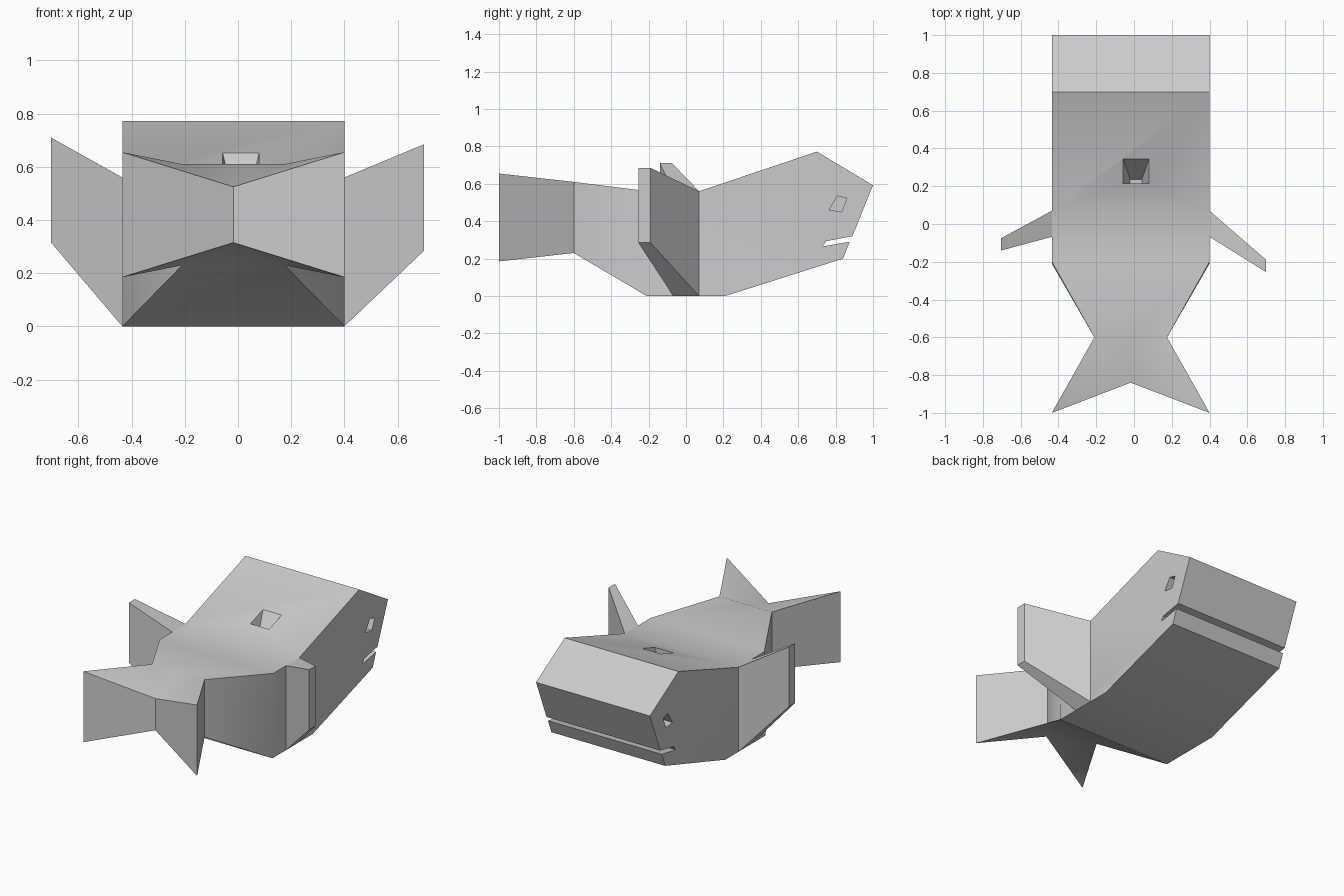
import bpy, bmesh

if "Cube" in bpy.data.objects:
    bpy.data.objects.remove(bpy.data.objects["Cube"])

XL, XR, XC = -0.435, 0.40, -0.0175   # body sides and middle


def finish(bm, name):
    bmesh.ops.remove_doubles(bm, verts=bm.verts, dist=1e-5)
    bmesh.ops.recalc_face_normals(bm, faces=bm.faces)
    me = bpy.data.meshes.new(name)
    bm.to_mesh(me)
    bm.free()
    ob = bpy.data.objects.new(name, me)
    bpy.context.collection.objects.link(ob)
    return ob


def prism(name, a, b):
    """Solid lofted between two matching point rings."""
    bm = bmesh.new()
    va = [bm.verts.new(p) for p in a]
    vb = [bm.verts.new(p) for p in b]
    bm.faces.new(va)
    bm.faces.new(vb[::-1])
    n = len(a)
    for i in range(n):
        j = (i + 1) % n
        bm.faces.new((va[i], va[j], vb[j], vb[i]))
    return finish(bm, name)


# Body: side profile (y, z) with mouth slit, open at the rear for the tail
profile = [(-0.2, 0.56), (0.07, 0.56), (0.7, 0.772), (1.0, 0.592), (0.89, 0.32),
           (0.75, 0.293), (0.73, 0.265), (0.875, 0.29), (0.84, 0.2),
           (0.21, 0.0), (-0.21, 0.0)]
bm = bmesh.new()
left = [bm.verts.new((XL, y, z)) for y, z in profile]
right = [bm.verts.new((XR, y, z)) for y, z in profile]
bm.faces.new(left)
bm.faces.new(right[::-1])
for i in range(len(profile) - 1):
    bm.faces.new((left[i], left[i + 1], right[i + 1], right[i]))

# Tail: waist, two fluke tips and a notch, on upper and lower levels
levels = []
for root, waist_z, tip_z, notch_z in ((0, 0.61, 0.655, 0.525), (-1, 0.23, 0.185, 0.315)):
    wl, wc, wr = [bm.verts.new((x, -0.6, waist_z)) for x in (-0.21, XC, 0.175)]
    tl, tr = [bm.verts.new((x, -1.0, tip_z)) for x in (XL, XR)]
    notch = bm.verts.new((XC, -0.84, notch_z))
    bm.faces.new((left[root], right[root], wr, wc, wl))
    for w, t in ((wl, tl), (wr, tr)):
        bm.faces.new((w, wc, notch))
        bm.faces.new((w, notch, t))
    levels.append([left[root], wl, tl, notch, tr, wr, right[root]])
up, low = levels
for i in range(6):
    bm.faces.new((up[i], up[i + 1], low[i + 1], low[i]))
body = finish(bm, "whale_body")

# Eye recesses and tapered blowhole
eye = [(0.765, 0.46), (0.81, 0.535), (0.86, 0.522), (0.832, 0.45)]
cutters = []
for side, x, s in (("left", XL, -1), ("right", XR, 1)):
    cutters.append(prism("eye_cutter_" + side,
                         [(x + s * 0.05, y, z) for y, z in eye],
                         [(x - s * 0.06, y, z) for y, z in eye]))
cutters.append(prism("blowhole_cutter",
                     [(-0.062, 0.213, 0.62), (0.083, 0.213, 0.62),
                      (0.083, 0.356, 0.668), (-0.062, 0.356, 0.668)],
                     [(-0.02, 0.215, 0.50), (0.042, 0.215, 0.50),
                      (0.042, 0.235, 0.50), (-0.02, 0.235, 0.50)]))
bpy.context.view_layer.objects.active = body
for c in cutters:
    m = body.modifiers.new(c.name, 'BOOLEAN')
    m.operation = 'DIFFERENCE'
    m.solver = 'EXACT'
    m.object = c
    bpy.ops.object.modifier_apply(modifier=m.name)
for c in cutters:
    bpy.data.objects.remove(c)


# Side fins, swept back and lifted by different amounts
def fin(name, x, tip_x, back, front, low_z, high_z):
    def ring(x, y0, y1, z0, z1):
        return [(x, y0, z0), (x, y1, z0), (x, y1, z1), (x, y0, z1)]
    prism(name, ring(x, -0.068, 0.07, 0.0, 0.56),
          ring(tip_x, back, front, low_z, high_z))


fin("left_fin", XL, -0.703, -0.14, -0.075, 0.315, 0.71)
fin("right_fin", XR, 0.70, -0.255, -0.19, 0.285, 0.685)

# Soft shading along the back and belly, sharp elsewhere
body.select_set(True)
bpy.ops.object.shade_smooth_by_angle(angle=0.52)
